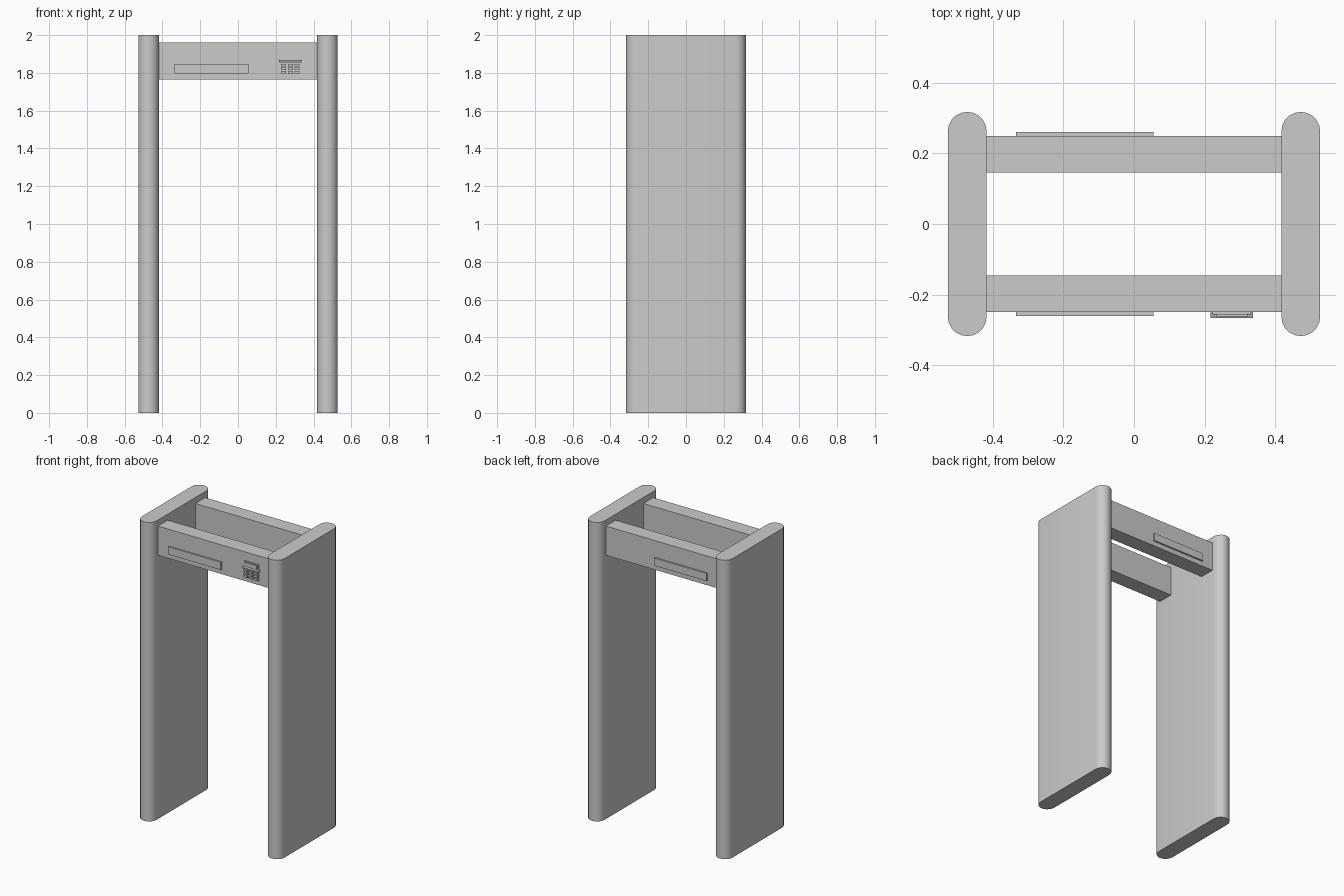
import bpy
import bmesh
import math

cube = bpy.data.objects.get("Cube")
if cube:
    bpy.data.objects.remove(cube, do_unlink=True)

grey = bpy.data.materials.new("light grey")
grey.use_nodes = True
COLOUR = (0.6, 0.6, 0.6, 1)
grey.diffuse_color = COLOUR
grey.node_tree.nodes["Principled BSDF"].inputs["Base Color"].default_value = COLOUR


def finish(name, bm):
    bmesh.ops.recalc_face_normals(bm, faces=bm.faces)
    mesh = bpy.data.meshes.new(name)
    bm.to_mesh(mesh)
    bm.free()
    obj = bpy.data.objects.new(name, mesh)
    mesh.materials.append(grey)
    bpy.context.collection.objects.link(obj)
    return obj


def box(name, x, y, z):
    """Box from (low, high) ranges on each axis."""
    bm = bmesh.new()
    bmesh.ops.create_cube(bm, size=1)
    for v in bm.verts:
        v.co = [(a + b) / 2 + c * (b - a) for (a, b), c in zip((x, y, z), v.co)]
    return finish(name, bm)


def prism(name, points, offset):
    """Extrude a flat outline along an offset."""
    bm = bmesh.new()
    face = bm.faces.new([bm.verts.new(p) for p in points])
    top = bmesh.ops.extrude_face_region(bm, geom=[face])["geom"]
    bmesh.ops.translate(bm, vec=offset, verts=[g for g in top if isinstance(g, bmesh.types.BMVert)])
    return finish(name, bm)


# Side columns with rounded front and back edges
RADIUS, HALF_DEPTH, STEPS = 0.055, 0.318, 10
for side, cx in (("left", 0.473), ("right", -0.473)):
    outline = []
    for end in (1, -1):
        for i in range(STEPS + 1):
            a = math.pi * i / STEPS
            outline.append((cx + end * RADIUS * math.cos(a),
                            end * (HALF_DEPTH - RADIUS + RADIUS * math.sin(a)), 0))
    column = prism(side + "_column", outline, (0, 0, 2))
    bpy.ops.object.select_all(action="DESELECT")
    column.select_set(True)
    bpy.context.view_layer.objects.active = column
    bpy.ops.object.shade_smooth_by_angle(angle=math.radians(35))

# Cross beams, each with a raised display strip
for side, s in (("front", -1), ("back", 1)):
    box(side + "_beam", (-0.418, 0.418), sorted((s * 0.146, s * 0.25)), (1.765, 1.96))
    box(side + "_display", (-0.335, 0.055), sorted((s * 0.248, s * 0.261)), (1.797, 1.848))

# Control pad: back plate, screen, sloping shelf and buttons
box("pad_plate", (0.222, 0.332), (-0.256, -0.248), (1.793, 1.902))
box("pad_screen", (0.232, 0.322), (-0.262, -0.25), (1.872, 1.896))
shelf = [(0.217, -0.25, 1.868), (0.217, -0.266, 1.862),
         (0.217, -0.266, 1.854), (0.217, -0.25, 1.854)]
prism("pad_shelf", shelf, (0.12, 0, 0))
for row in range(3):
    for col in range(3):
        x, z = 0.228 + col * 0.036, 1.797 + row * 0.019
        box("pad_button", (x, x + 0.026), (-0.265, -0.25), (z, z + 0.013))
